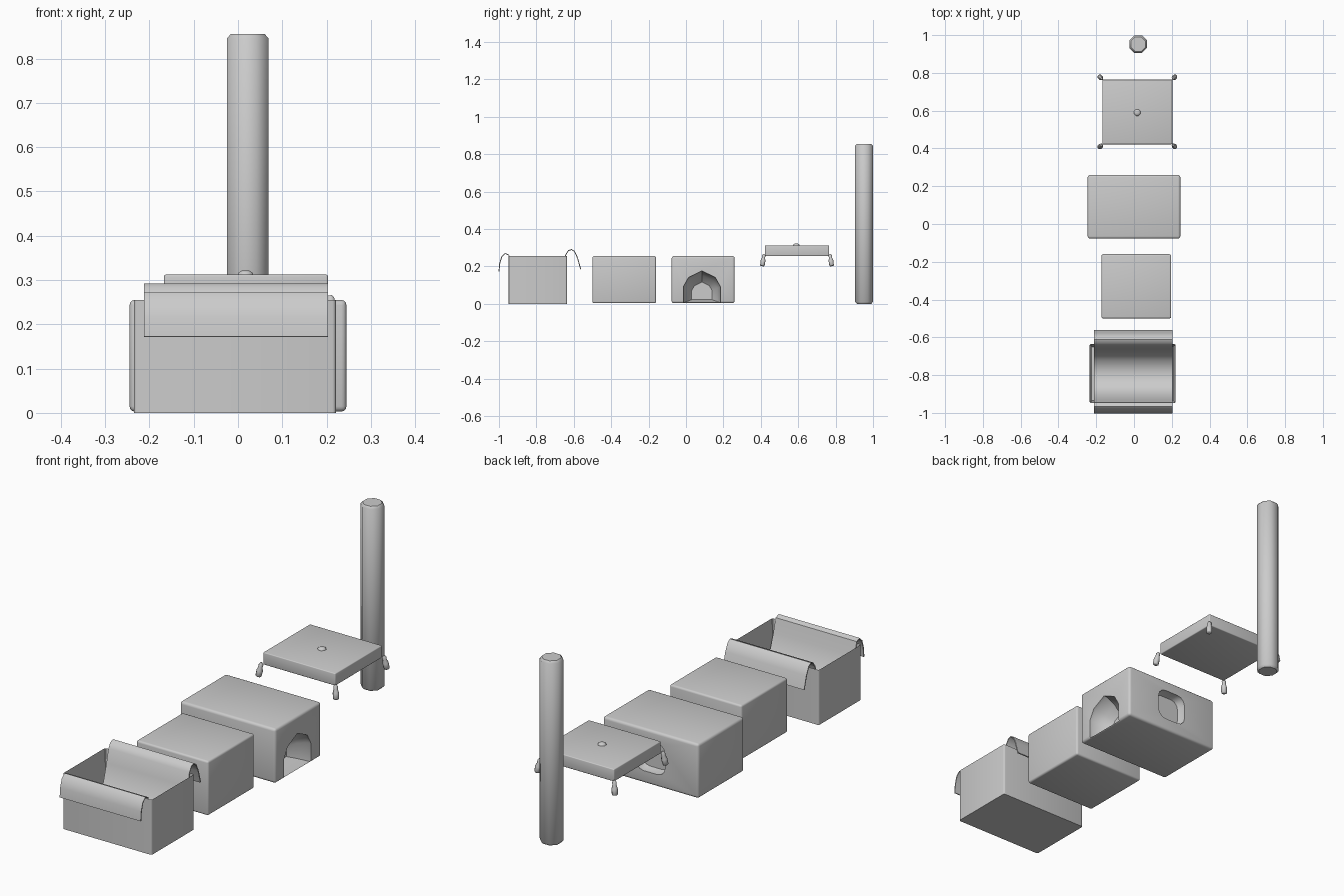
import bpy, bmesh, math
from mathutils import Vector, Matrix

if "Cube" in bpy.data.objects:
    bpy.data.objects.remove(bpy.data.objects["Cube"])


def make(name, bm, angle=35):
    bmesh.ops.recalc_face_normals(bm, faces=bm.faces)
    me = bpy.data.meshes.new(name)
    bm.to_mesh(me)
    bm.free()
    ob = bpy.data.objects.new(name, me)
    bpy.context.collection.objects.link(ob)
    smooth(ob, angle)
    return ob


def smooth(ob, angle=35):
    bpy.ops.object.select_all(action='DESELECT')
    ob.select_set(True)
    bpy.context.view_layer.objects.active = ob
    bpy.ops.object.shade_smooth_by_angle(angle=math.radians(angle))


def box_bm(lo, hi, bevel=0.0):
    bm = bmesh.new()
    bmesh.ops.create_cube(bm, size=1)
    lo, hi = Vector(lo), Vector(hi)
    for v in bm.verts:
        v.co = [(lo[i] + hi[i]) / 2 + v.co[i] * (hi[i] - lo[i]) for i in range(3)]
    if bevel:
        bmesh.ops.bevel(bm, geom=bm.edges[:], offset=bevel, segments=3,
                        profile=0.5, affect='EDGES')
    return bm


def loft(name, rings, angle=35):
    """Skin a list of equal-length point rings and cap both ends."""
    bm = bmesh.new()
    vr = [[bm.verts.new(p) for p in r] for r in rings]
    n = len(vr[0])
    for a, b in zip(vr, vr[1:]):
        for i in range(n):
            j = (i + 1) % n
            bm.faces.new((a[i], a[j], b[j], b[i]))
    bm.faces.new(vr[0])
    bm.faces.new(vr[-1])
    return make(name, bm, angle)


def lathe(name, profile, origin, sides=8, rot=Matrix.Identity(3), angle=50):
    rings = []
    for r, z in profile:
        ring = []
        for i in range(sides):
            t = 2 * math.pi * (i + 0.5) / sides
            ring.append(Vector(origin) + rot @ Vector((r * math.cos(t), r * math.sin(t), z)))
        rings.append(ring)
    return loft(name, rings, angle)


def cut(ob, cutter):
    mod = ob.modifiers.new("opening", 'BOOLEAN')
    mod.operation = 'DIFFERENCE'
    mod.solver = 'EXACT'
    mod.object = cutter
    cutter.hide_render = True
    bpy.context.view_layer.objects.active = ob
    bpy.ops.object.modifier_apply(modifier=mod.name)
    bpy.data.objects.remove(cutter)
    smooth(ob, 40)


# scratching post
lathe("post", [(0.042, 0), (0.051, 0.010), (0.051, 0.845), (0.042, 0.855)],
      (0.022, 0.952, 0), 8)

# cushion with centre button
make("cushion", box_bm((-0.167, 0.422, 0.255), (0.203, 0.765, 0.312), 0.004))
lathe("button", [(0.019, 0), (0.018, 0.006), (0.010, 0.011)], (0.017, 0.59, 0.31), 8)

# corner tassels, leaning outward
for sx, x in ((-1, -0.169), (1, 0.205)):
    for sy, y in ((-1, 0.420), (1, 0.767)):
        lean = Vector((0, 0, -1)).rotation_difference(
            Vector((sx * 0.15, sy * 0.15, -1))).to_matrix()
        lathe("tassel", [(0.005, 0.008), (0.010, 0.0), (0.009, -0.012),
                         (0.014, -0.028), (0.013, -0.053), (0.010, -0.056)],
              (x + sx * 0.004, y + sy * 0.004, 0.257), 8, lean)

# house box with arched doorway and rounded window
house = make("house", box_bm((-0.245, -0.077, 0.003), (0.245, 0.260, 0.255), 0.012))

arch = [(-0.1, -0.037), (-0.1, 0.05), (-0.072, 0.10), (0, 0.135),
        (0.072, 0.10), (0.1, 0.05), (0.1, -0.037)]
rings = [[(x, 0.085 + y * s, 0.042 + z * s) for y, z in arch]
         for x, s in ((0.26, 1.0), (0.23, 0.98), (0.185, 0.82), (0.15, 0.55))]
cut(house, loft("door_cutter", rings))

window = []
for cx, cz, a0 in ((1, 1, 0), (-1, 1, 90), (-1, -1, 180), (1, -1, 270)):
    for k in range(4):
        t = math.radians(a0 + 30 * k)
        window.append((cx * 0.035 + 0.04 * math.cos(t), cz * 0.032 + 0.04 * math.sin(t)))
rings = [[(x * s, y, 0.132 + z * s) for x, z in window]
         for y, s in ((0.28, 1.0), (0.245, 1.0), (0.22, 0.9))]
cut(house, loft("window_cutter", rings))

# plain box
make("cube_box", box_bm((-0.172, -0.500, 0.003), (0.197, -0.160, 0.255), 0.009))

# open basket: inset the top and push it down
bm = box_bm((-0.235, -0.948, 0), (0.221, -0.636, 0.255))
vert_edges = [e for e in bm.edges if abs(e.verts[0].co.z - e.verts[1].co.z) > 0.1]
bmesh.ops.bevel(bm, geom=vert_edges, offset=0.008, segments=3, profile=0.5, affect='EDGES')
top = [f for f in bm.faces if f.calc_center_median().z > 0.25]
bmesh.ops.inset_region(bm, faces=top, thickness=0.014)
for v in top[0].verts:
    v.co.z = 0.015
make("basket", bm)

# cloth draped inside the basket and over both rims
path = [(-1.0, 0.172), (-0.996, 0.215), (-0.985, 0.252), (-0.967, 0.269),
        (-0.948, 0.261), (-0.932, 0.20), (-0.905, 0.12), (-0.86, 0.065),
        (-0.79, 0.045), (-0.72, 0.065), (-0.68, 0.12), (-0.657, 0.20),
        (-0.643, 0.262), (-0.629, 0.284), (-0.612, 0.290), (-0.596, 0.280),
        (-0.580, 0.245), (-0.563, 0.185)]
bm = bmesh.new()
left = [bm.verts.new((-0.212, y, z)) for y, z in path]
right = [bm.verts.new((0.203, y, z)) for y, z in path]
for i in range(len(path) - 1):
    bm.faces.new((left[i], right[i], right[i + 1], left[i + 1]))
cloth = make("cloth", bm, 60)
mod = cloth.modifiers.new("thickness", 'SOLIDIFY')
mod.thickness = 0.005
mod.offset = 0
bpy.ops.object.modifier_apply(modifier=mod.name)
smooth(cloth, 50)
